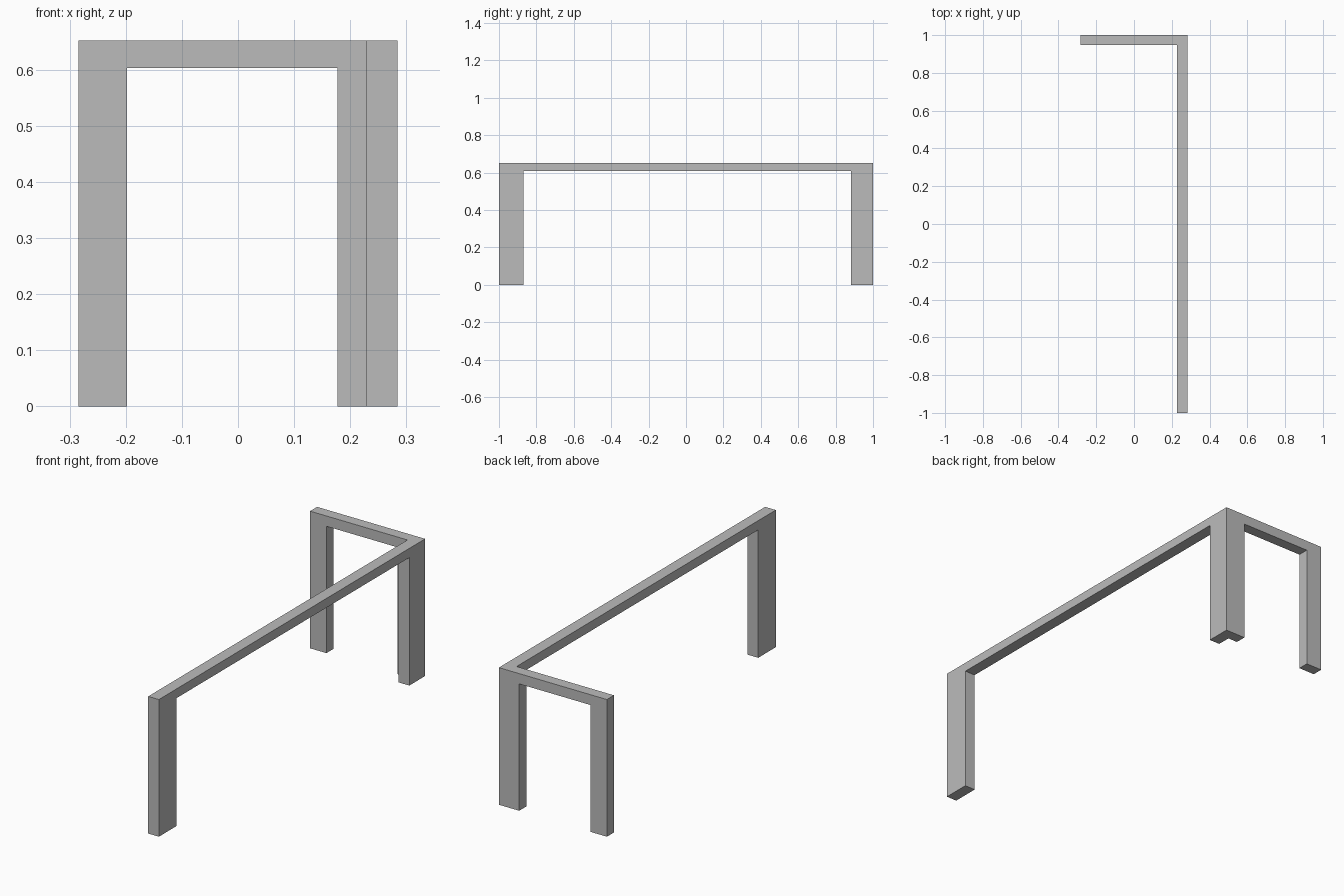
import bpy
import bmesh
from mathutils import Vector

cube = bpy.data.objects.get("Cube")
if cube:
    bpy.data.objects.remove(cube, do_unlink=True)

# Single grey finish
GREY = (0.5, 0.5, 0.5, 1.0)
grey = bpy.data.materials.new("plain grey")
grey.use_nodes = True
grey.diffuse_color = GREY
grey.node_tree.nodes["Principled BSDF"].inputs["Base Color"].default_value = GREY

HEIGHT = 0.652


def arch(name, start, end, inner_start, inner_end, underside, origin, along, depth):
    """Flat portal frame: two legs and a beam, extruded by the depth vector."""
    outline = [(start, 0), (inner_start, 0), (inner_start, underside),
               (inner_end, underside), (inner_end, 0), (end, 0),
               (end, HEIGHT), (start, HEIGHT)]
    bm = bmesh.new()
    verts = [bm.verts.new(Vector(origin) + Vector(along) * u + Vector((0, 0, z)))
             for u, z in outline]
    face = bm.faces.new(verts)
    grown = bmesh.ops.extrude_face_region(bm, geom=[face])
    moved = [g for g in grown["geom"] if isinstance(g, bmesh.types.BMVert)]
    bmesh.ops.translate(bm, verts=moved, vec=depth)
    bmesh.ops.recalc_face_normals(bm, faces=bm.faces)
    mesh = bpy.data.meshes.new(name)
    bm.to_mesh(mesh)
    bm.free()
    mesh.materials.append(grey)
    obj = bpy.data.objects.new(name, mesh)
    bpy.context.collection.objects.link(obj)
    return obj


# Long frame running front to back along the left side
arch("long_side_frame", -1, 1, -0.868, 0.881, 0.608,
     (0.228, 0, 0), (0, 1, 0), (0.056, 0, 0))

# Short frame across the back, meeting the long frame at the corner
arch("short_back_frame", -0.284, 0.228, -0.198, 0.177, 0.603,
     (0, 0.947, 0), (1, 0, 0), (0, 0.053, 0))
